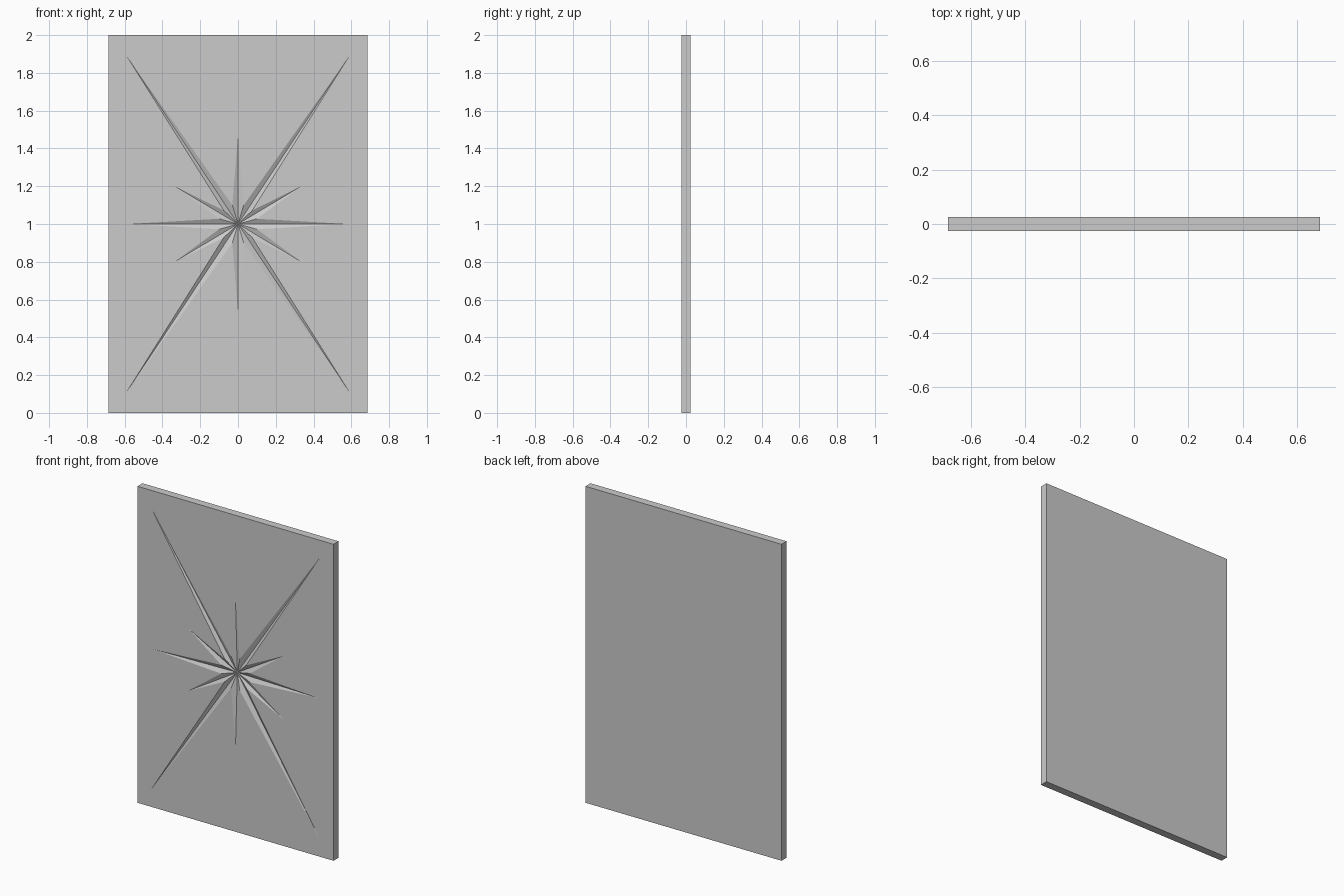
import bpy, bmesh, math

if "Cube" in bpy.data.objects:
    bpy.data.objects.remove(bpy.data.objects["Cube"])

W, D, H = 0.685, 0.025, 2.0     # half width, half thickness, height
DEPTH = 0.018                   # carving depth at the star centre
INNER = 0.104                   # radius of the notches between rays

# Ray tips of one quadrant (x, z from the centre), mirrored to all four
tips = set()
for x, z in [(0.58, 0), (0.335, 0.20), (0.59, 0.89), (0, 0.47)]:
    for sx in (1, -1):
        for sz in (1, -1):
            tips.add((x * sx + 0.0, z * sz + 0.0))
tips = sorted(tips, key=lambda p: math.atan2(p[1], p[0]) % math.tau)

# Star outline: each tip followed by the notch halfway to the next ray
outline = []
for i, (x, z) in enumerate(tips):
    a = math.atan2(z, x)
    nx, nz = tips[(i + 1) % len(tips)]
    b = a + ((math.atan2(nz, nx) - a) % math.tau) / 2
    outline += [(x, z), (INNER * math.cos(b), INNER * math.sin(b))]

bm = bmesh.new()

# Slab back and sides
front = [bm.verts.new((x, -D, z)) for x, z in [(-W, 0), (W, 0), (W, H), (-W, H)]]
back = [bm.verts.new((v.co.x, D, v.co.z)) for v in front]
bm.faces.new(back)
for i in range(4):
    j = (i + 1) % 4
    bm.faces.new((front[i], front[j], back[j], back[i]))

# Flat front face with a star-shaped opening
star = [bm.verts.new((x, -D, 1 + z)) for x, z in outline]
n = len(star)
edges = [bm.edges.get((front[i], front[(i + 1) % 4])) for i in range(4)]
edges += [bm.edges.new((star[i], star[(i + 1) % n])) for i in range(n)]
bmesh.ops.triangle_fill(bm, edges=edges, use_beauty=True, normal=(0, -1, 0))

# Carved facets running down to the sunken centre
centre = bm.verts.new((0, -D + DEPTH, 1))
for i in range(n):
    bm.faces.new((star[i], star[(i + 1) % n], centre))

bmesh.ops.recalc_face_normals(bm, faces=bm.faces)
mesh = bpy.data.meshes.new("carved_panel")
bm.to_mesh(mesh)
bm.free()
panel = bpy.data.objects.new("carved_panel", mesh)
bpy.context.collection.objects.link(panel)
